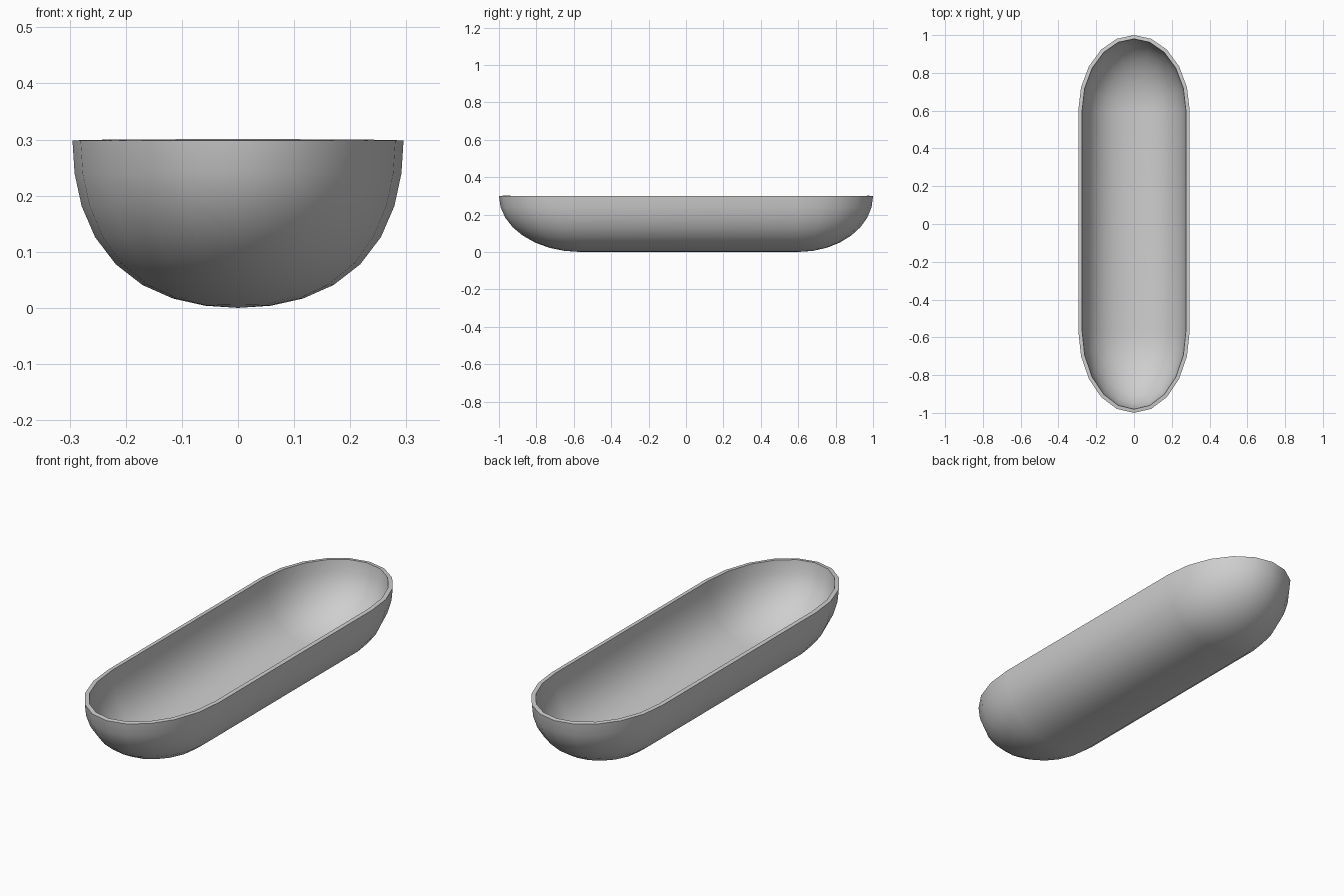
import bpy
import bmesh
from math import sin, cos, pi

if "Cube" in bpy.data.objects:
    bpy.data.objects.remove(bpy.data.objects["Cube"], do_unlink=True)

HALF_WIDTH = 0.295
DEPTH = 0.298
HALF_LENGTH = 1.0
WALL = 0.02
END_STEPS = 10      # rim segments around each rounded end
RINGS = 8           # steps from rim to keel
# Side of each end, and where its curve begins
ENDS = [(1, 0.6), (-1, 0.565)]


def hull_point(side, start, turn, dip):
    """Point on a rounded end; turn runs around the rim, dip from rim to keel."""
    bulge = 1 + 0.045 * sin(2 * dip) ** 2 * cos(turn) ** 2
    x = HALF_WIDTH * cos(dip) * cos(turn) * bulge
    y = start + (HALF_LENGTH - start) * cos(dip) * sin(turn)
    return (side * x, side * y, DEPTH * (1 - sin(dip) * bulge))


# Outer skin: rings of a stretched half capsule
bm = bmesh.new()
rings = []
for i in range(RINGS + 1):
    dip = pi / 2 * i / RINGS
    rings.append([bm.verts.new(hull_point(side, start, pi * k / END_STEPS, dip))
                  for side, start in ENDS for k in range(END_STEPS + 1)])
for upper, lower in zip(rings, rings[1:]):
    for k in range(len(upper)):
        n = (k + 1) % len(upper)
        bm.faces.new((upper[k], lower[k], lower[n], upper[n]))
bmesh.ops.remove_doubles(bm, verts=bm.verts, dist=0.0005)
bm.normal_update()
if sum(f.normal.z * f.calc_area() for f in bm.faces) > 0:
    bmesh.ops.reverse_faces(bm, faces=bm.faces)
mesh = bpy.data.meshes.new("trough_shell")
bm.to_mesh(mesh)
bm.free()
trough = bpy.data.objects.new("trough_shell", mesh)
bpy.context.collection.objects.link(trough)

# Wall thickness, inward
bpy.ops.object.select_all(action="DESELECT")
trough.select_set(True)
bpy.context.view_layer.objects.active = trough
wall = trough.modifiers.new("wall", "SOLIDIFY")
wall.thickness = WALL
wall.offset = -1
bpy.ops.object.modifier_apply(modifier=wall.name)
bpy.ops.object.shade_smooth_by_angle(angle=pi / 5)

# Plain grey finish
grey = bpy.data.materials.new("light_grey")
grey.use_nodes = True
colour = (0.62, 0.62, 0.62, 1)
grey.diffuse_color = colour
grey.node_tree.nodes["Principled BSDF"].inputs["Base Color"].default_value = colour
mesh.materials.append(grey)
